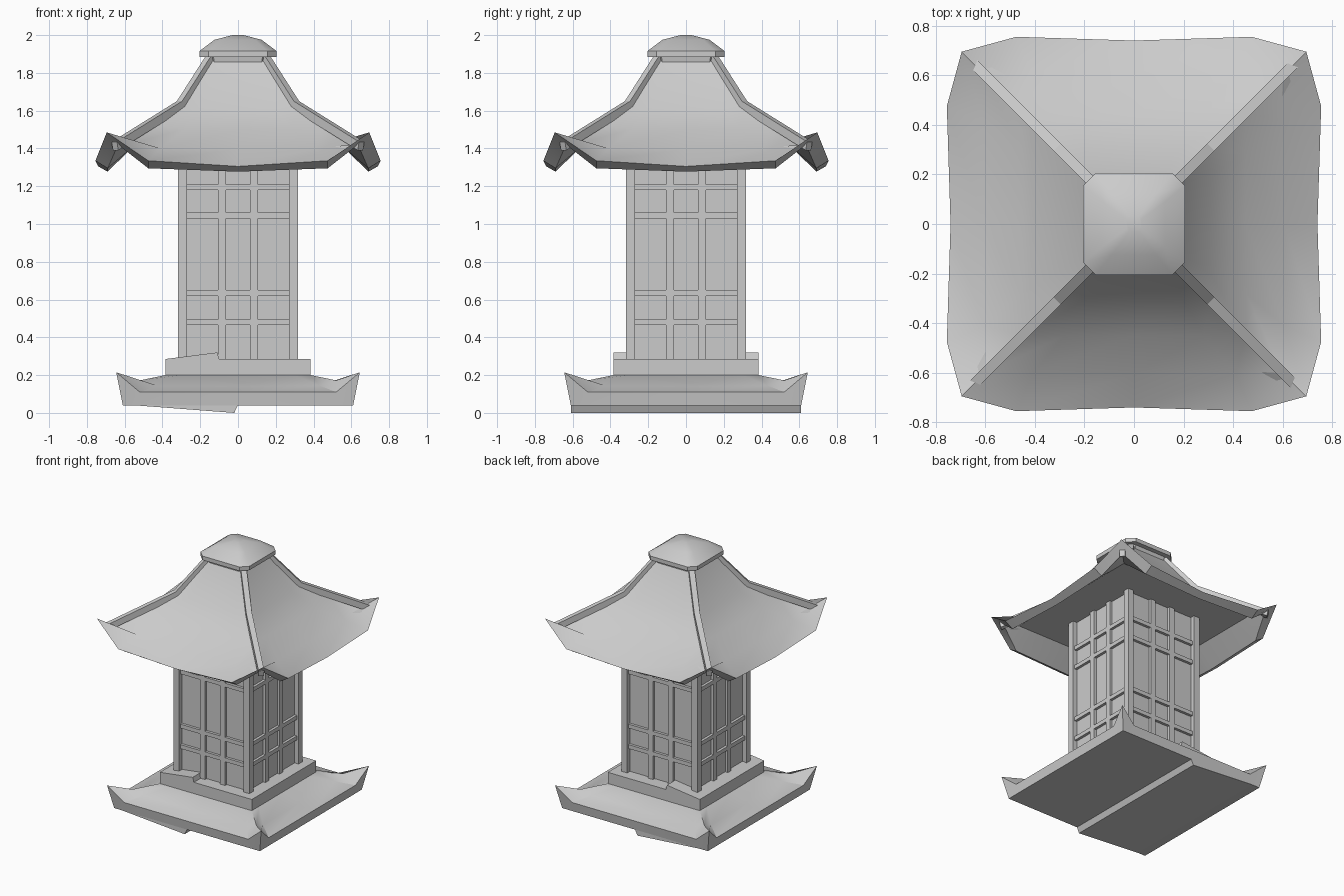
import bpy, bmesh, math
from mathutils import Matrix

if "Cube" in bpy.data.objects:
    bpy.data.objects.remove(bpy.data.objects["Cube"])


def finish(name, bm, smooth=False):
    bmesh.ops.recalc_face_normals(bm, faces=bm.faces)
    me = bpy.data.meshes.new(name)
    bm.to_mesh(me)
    bm.free()
    ob = bpy.data.objects.new(name, me)
    bpy.context.collection.objects.link(ob)
    if smooth:
        bpy.ops.object.select_all(action='DESELECT')
        ob.select_set(True)
        bpy.context.view_layer.objects.active = ob
        bpy.ops.object.shade_smooth_by_angle(angle=math.radians(30))
    return ob


def add_box(bm, x0, x1, y0, y1, z0, z1, rot=0.0):
    m = Matrix.Rotation(rot, 4, 'Z') @ Matrix.Translation(
        ((x0 + x1) / 2, (y0 + y1) / 2, (z0 + z1) / 2)) @ Matrix.Diagonal((x1 - x0, y1 - y0, z1 - z0, 1))
    bmesh.ops.create_cube(bm, size=1, matrix=m)


def add_prism(bm, profile, half, rot=0.0):
    """Extrude an (x, z) profile along y from -half to half."""
    m = Matrix.Rotation(rot, 4, 'Z')
    vs = [bm.verts.new((x, -half, z)) for x, z in profile]
    f = bm.faces.new(vs)
    r = bmesh.ops.extrude_face_region(bm, geom=[f])
    top = [g for g in r['geom'] if isinstance(g, bmesh.types.BMVert)]
    bmesh.ops.translate(bm, verts=top, vec=(0, 2 * half, 0))
    bmesh.ops.transform(bm, matrix=m, verts=vs + top)


def square_loft(name, rings):
    """Each ring repeats (along, out, z) points on four sides: corner, quarter, middle, quarter."""
    bm = bmesh.new()
    loops = []
    for c, cz, q, qr, qz, mr, mz in rings:
        side = [(-c, -c, cz), (-q, -qr, qz), (0, -mr, mz), (q, -qr, qz)]
        loop = []
        for k in range(4):
            for p in side:
                v = bm.verts.new(p)
                v.co.rotate(Matrix.Rotation(k * math.pi / 2, 3, 'Z'))
                loop.append(v)
        loops.append(loop)
    for a, b in zip(loops, loops[1:]):
        for i in range(16):
            j = (i + 1) % 16
            bm.faces.new((a[i], a[j], b[j], b[i]))
    bm.faces.new(loops[0])
    bm.faces.new(loops[-1])
    return finish(name, bm, True)


# flared base with upturned corners: corner r, z, quarter pos, r, z, middle r, z
square_loft("flared_base", [
    (0.61, 0.04, 0.50, 0.61, 0.04, 0.61, 0.04),
    (0.645, 0.215, 0.52, 0.62, 0.11, 0.62, 0.11),
    (0.52, 0.172, 0.43, 0.51, 0.145, 0.51, 0.14),
    (0.385, 0.20, 0.30, 0.385, 0.20, 0.385, 0.20)])

# sloping foot under the left half
bm = bmesh.new()
add_prism(bm, [(-0.61, 0.045), (-0.02, 0.0), (0.0, 0.042)], 0.61)
finish("base_foot", bm)

# plinth with a raised sloping left part
bm = bmesh.new()
add_prism(bm, [(-0.385, 0.19), (0.385, 0.19), (0.385, 0.285), (-0.10, 0.285),
               (-0.11, 0.32), (-0.385, 0.285)], 0.385)
finish("plinth", bm)

# tower core
bm = bmesh.new()
add_box(bm, -0.285, 0.285, -0.285, 0.285, 0.28, 1.41)
finish("tower_core", bm)

# corner posts
bm = bmesh.new()
for sx in (-1, 1):
    for sy in (-1, 1):
        add_box(bm, *sorted((sx * 0.27, sx * 0.318)), *sorted((sy * 0.27, sy * 0.318)), 0.28, 1.41)
finish("corner_posts", bm)

# window lattice on all four sides
bm = bmesh.new()
for k in range(4):
    r = k * math.pi / 2
    for s in (-1, 1):
        add_box(bm, s * 0.084 - 0.021, s * 0.084 + 0.021, -0.305, -0.28, 0.28, 1.41, r)
    for z in (0.48, 0.635, 1.045, 1.195):
        add_box(bm, -0.275, 0.275, -0.305, -0.28, z - 0.015, z + 0.015, r)
finish("window_lattice", bm)

# curved roof with upturned eaves and a recessed flat soffit
square_loft("roof", [
    (0.56, 1.405, 0.40, 0.56, 1.405, 0.56, 1.405),
    (0.635, 1.42, 0.475, 0.69, 1.295, 0.69, 1.277),
    (0.695, 1.485, 0.475, 0.755, 1.335, 0.74, 1.305),
    (0.60, 1.415, 0.41, 0.605, 1.40, 0.605, 1.395),
    (0.45, 1.52, 0.28, 0.45, 1.505, 0.45, 1.50),
    (0.31, 1.625, 0.20, 0.31, 1.615, 0.31, 1.61),
    (0.155, 1.875, 0.10, 0.155, 1.875, 0.155, 1.875)])

# ridge bars on the four roof hips
bm = bmesh.new()
d = math.sqrt(2)
hip = [(0.15, 1.90), (0.31, 1.65), (0.655, 1.435)]
bar = [(x * d, z) for x, z in hip] + [(x * d - 0.01, z - 0.045) for x, z in reversed(hip)]
for k in range(4):
    add_prism(bm, bar, 0.02, math.pi / 4 + k * math.pi / 2)
finish("ridge_bars", bm)

# domed cap with cut corners
bm = bmesh.new()
loops = []
for r, cut, z in [(0.165, 0.04, 1.855), (0.17, 0.04, 1.885), (0.205, 0.05, 1.885), (0.205, 0.05, 1.915),
                  (0.125, 0.035, 1.975), (0.03, 0.01, 2.0)]:
    q = r - cut
    pts = [(q, -r), (r, -q), (r, q), (q, r), (-q, r), (-r, q), (-r, -q), (-q, -r)]
    loops.append([bm.verts.new((x, y, z)) for x, y in pts])
for a, b in zip(loops, loops[1:]):
    for i in range(8):
        j = (i + 1) % 8
        bm.faces.new((a[i], a[j], b[j], b[i]))
bm.faces.new(loops[0])
bm.faces.new(loops[-1])
finish("roof_cap", bm, True)
